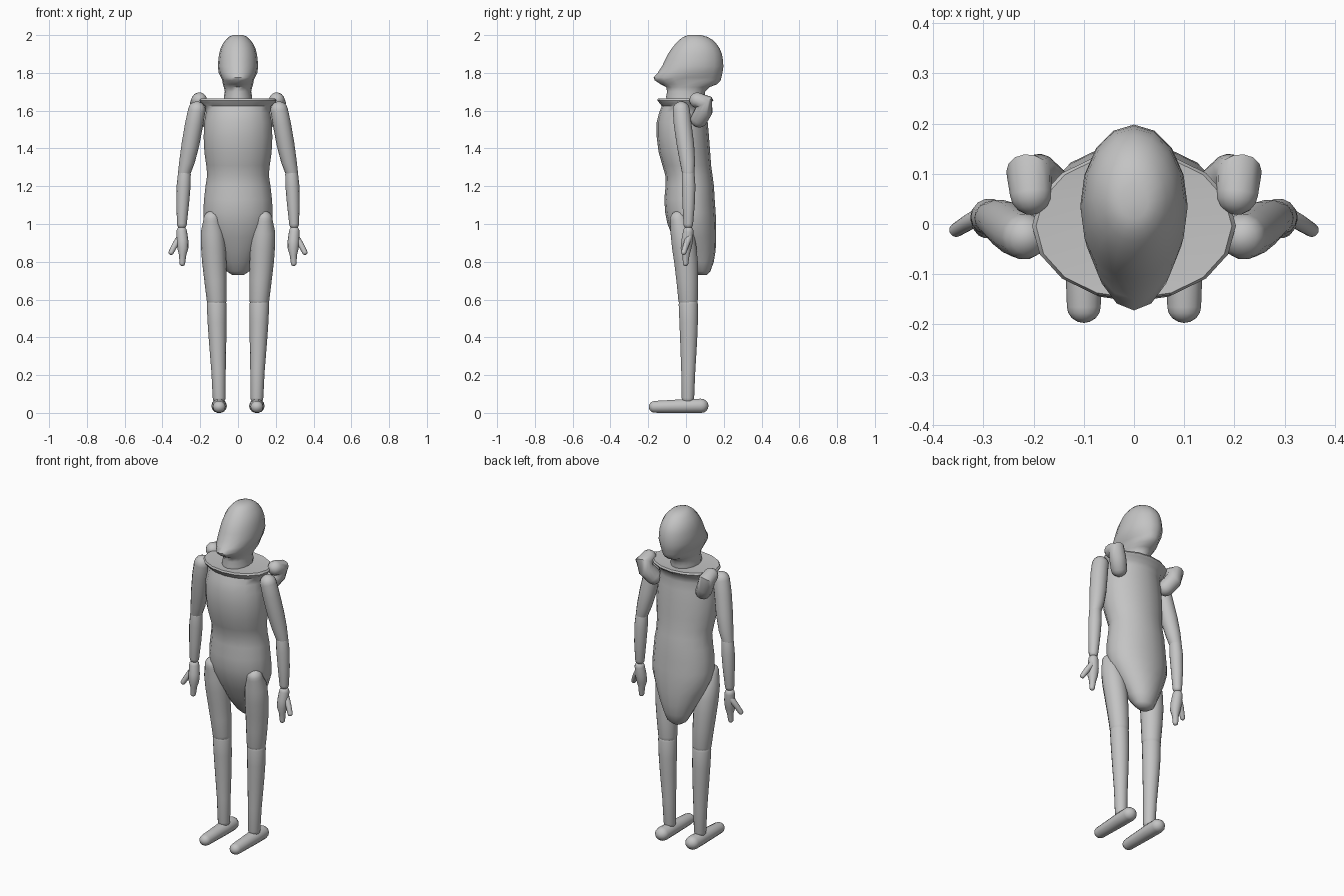
import bpy, bmesh, math
from mathutils import Vector

grey = bpy.data.materials.new("plain grey")
grey.diffuse_color = (0.55, 0.55, 0.55, 1)


def finish(name, rings, start, end, mirror=False, angle=50):
    """Skin a list of equal rings, closed by a point at each end."""
    bm = bmesh.new()
    loops = [[bm.verts.new(p) for p in ring] for ring in rings]
    n = len(loops[0])
    for a, b in zip(loops, loops[1:]):
        for i in range(n):
            j = (i + 1) % n
            bm.faces.new((a[i], a[j], b[j], b[i]))
    for tip, loop in ((start, loops[0]), (end, loops[-1])):
        v = bm.verts.new(tip)
        for i in range(n):
            bm.faces.new((loop[i], loop[(i + 1) % n], v))
    bmesh.ops.recalc_face_normals(bm, faces=bm.faces[:])
    mesh = bpy.data.meshes.new(name)
    bm.to_mesh(mesh)
    bm.free()
    mesh.materials.append(grey)
    ob = bpy.data.objects.new(name, mesh)
    bpy.context.collection.objects.link(ob)
    if mirror:
        ob.modifiers.new("Mirror", 'MIRROR')
    bpy.ops.object.select_all(action='DESELECT')
    bpy.context.view_layer.objects.active = ob
    ob.select_set(True)
    bpy.ops.object.shade_smooth_by_angle(angle=math.radians(angle))
    return ob


def loft(name, rows, n=16):
    """Horizontal ellipses: (z, half width, front y, back y)."""
    rings = []
    for z, w, f, b in rows:
        c, h = (f + b) / 2, (b - f) / 2
        rings.append([Vector((w * math.cos(t), c + h * math.sin(t), z))
                      for t in (2 * math.pi * i / n for i in range(n))])
    first, last = rows[0], rows[-1]
    return finish(name, rings,
                  (0, (first[2] + first[3]) / 2, first[0]),
                  (0, (last[2] + last[3]) / 2, last[0]))


def limb(name, path, n=14):
    """Round-ended tube through (x, y, z, radius), mirrored to both sides."""
    pts = [Vector(p[:3]) for p in path]
    rad = [p[3] for p in path]
    d0 = (pts[1] - pts[0]).normalized()
    d1 = (pts[-1] - pts[-2]).normalized()
    stations = []
    for a in (70, 45, 22):
        a = math.radians(a)
        stations.append((pts[0] - d0 * rad[0] * math.sin(a), rad[0] * math.cos(a), d0))
    for i, p in enumerate(pts):
        d = (pts[min(i + 1, len(pts) - 1)] - pts[max(i - 1, 0)]).normalized()
        stations.append((p, rad[i], d))
    for a in (22, 45, 70):
        a = math.radians(a)
        stations.append((pts[-1] + d1 * rad[-1] * math.sin(a), rad[-1] * math.cos(a), d1))
    rings = []
    for c, r, d in stations:
        u = Vector((1, 0, 0))
        u = (u - d * u.dot(d)).normalized()
        v = d.cross(u)
        rings.append([c + r * (u * math.cos(t) + v * math.sin(t))
                      for t in (2 * math.pi * i / n for i in range(n))])
    return finish(name, rings, pts[0] - d0 * rad[0], pts[-1] + d1 * rad[-1], True)


# torso from crotch to flared collar
loft("torso", [
    (0.73, 0.03, 0.06, 0.11), (0.75, 0.06, 0.04, 0.13), (0.80, 0.085, 0.0, 0.147),
    (0.86, 0.115, -0.035, 0.157), (0.93, 0.15, -0.07, 0.16), (1.0, 0.178, -0.098, 0.16),
    (1.06, 0.184, -0.11, 0.157), (1.13, 0.18, -0.115, 0.152), (1.20, 0.172, -0.108, 0.148),
    (1.26, 0.163, -0.11, 0.14), (1.31, 0.168, -0.125, 0.133), (1.38, 0.178, -0.145, 0.128),
    (1.46, 0.182, -0.155, 0.122), (1.54, 0.178, -0.155, 0.115), (1.59, 0.17, -0.142, 0.108),
    (1.625, 0.175, -0.128, 0.112), (1.643, 0.198, -0.143, 0.135), (1.655, 0.203, -0.152, 0.145),
    (1.665, 0.195, -0.148, 0.14), (1.66, 0.10, -0.10, 0.11)])

# head with jutting jaw, and neck
loft("head_and_neck", [
    (1.62, 0.075, -0.10, 0.09), (1.675, 0.075, -0.105, 0.10), (1.70, 0.07, -0.10, 0.10),
    (1.725, 0.075, -0.105, 0.125), (1.74, 0.08, -0.135, 0.165), (1.76, 0.083, -0.165, 0.183),
    (1.775, 0.09, -0.172, 0.187), (1.80, 0.102, -0.15, 0.193), (1.835, 0.107, -0.127, 0.198),
    (1.87, 0.104, -0.11, 0.195), (1.90, 0.10, -0.095, 0.19), (1.93, 0.092, -0.075, 0.178),
    (1.955, 0.08, -0.055, 0.16), (1.975, 0.065, -0.035, 0.14), (1.99, 0.05, -0.015, 0.115),
    (2.0, 0.028, 0.01, 0.08)])

# lumps behind the shoulders
limb("shoulder_lump", [
    (0.205, 0.06, 1.655, 0.042), (0.209, 0.10, 1.647, 0.046),
    (0.195, 0.095, 1.60, 0.047), (0.165, 0.07, 1.555, 0.045)])

# arms
limb("upper_arm", [
    (0.218, -0.025, 1.603, 0.046), (0.232, -0.018, 1.53, 0.048), (0.252, -0.003, 1.42, 0.047),
    (0.27, 0.008, 1.33, 0.041), (0.285, 0.012, 1.27, 0.033)])
limb("forearm", [
    (0.284, 0.012, 1.265, 0.034), (0.288, 0.014, 1.20, 0.037), (0.293, 0.014, 1.10, 0.033),
    (0.297, 0.012, 1.0, 0.026)])
limb("hand", [
    (0.298, 0.012, 0.96, 0.028), (0.294, 0.006, 0.91, 0.031), (0.292, 0.0, 0.87, 0.029),
    (0.293, 0.0, 0.835, 0.019), (0.295, -0.002, 0.792, 0.015)])
limb("thumb", [
    (0.307, 0.015, 0.93, 0.018), (0.33, 0.003, 0.895, 0.016), (0.354, -0.012, 0.85, 0.014)])

# legs
limb("thigh", [
    (0.138, -0.04, 1.025, 0.045), (0.135, -0.022, 0.96, 0.062), (0.13, -0.01, 0.88, 0.066),
    (0.126, 0.0, 0.80, 0.064), (0.119, 0.007, 0.70, 0.059), (0.113, 0.011, 0.60, 0.053)])
limb("shin", [
    (0.113, 0.012, 0.575, 0.052), (0.111, 0.014, 0.48, 0.05), (0.108, 0.014, 0.38, 0.046),
    (0.103, 0.012, 0.22, 0.038), (0.10, 0.01, 0.08, 0.034)])

# feet, slightly flattened under the sole
foot = limb("foot", [
    (0.10, -0.165, 0.032, 0.032), (0.10, -0.08, 0.034, 0.035), (0.10, 0.0, 0.036, 0.038),
    (0.10, 0.08, 0.037, 0.039)])
for v in foot.data.vertices:
    v.co.z = max(v.co.z, 0.0)
    v.co.x = 0.10 + (v.co.x - 0.10) * 1.05
